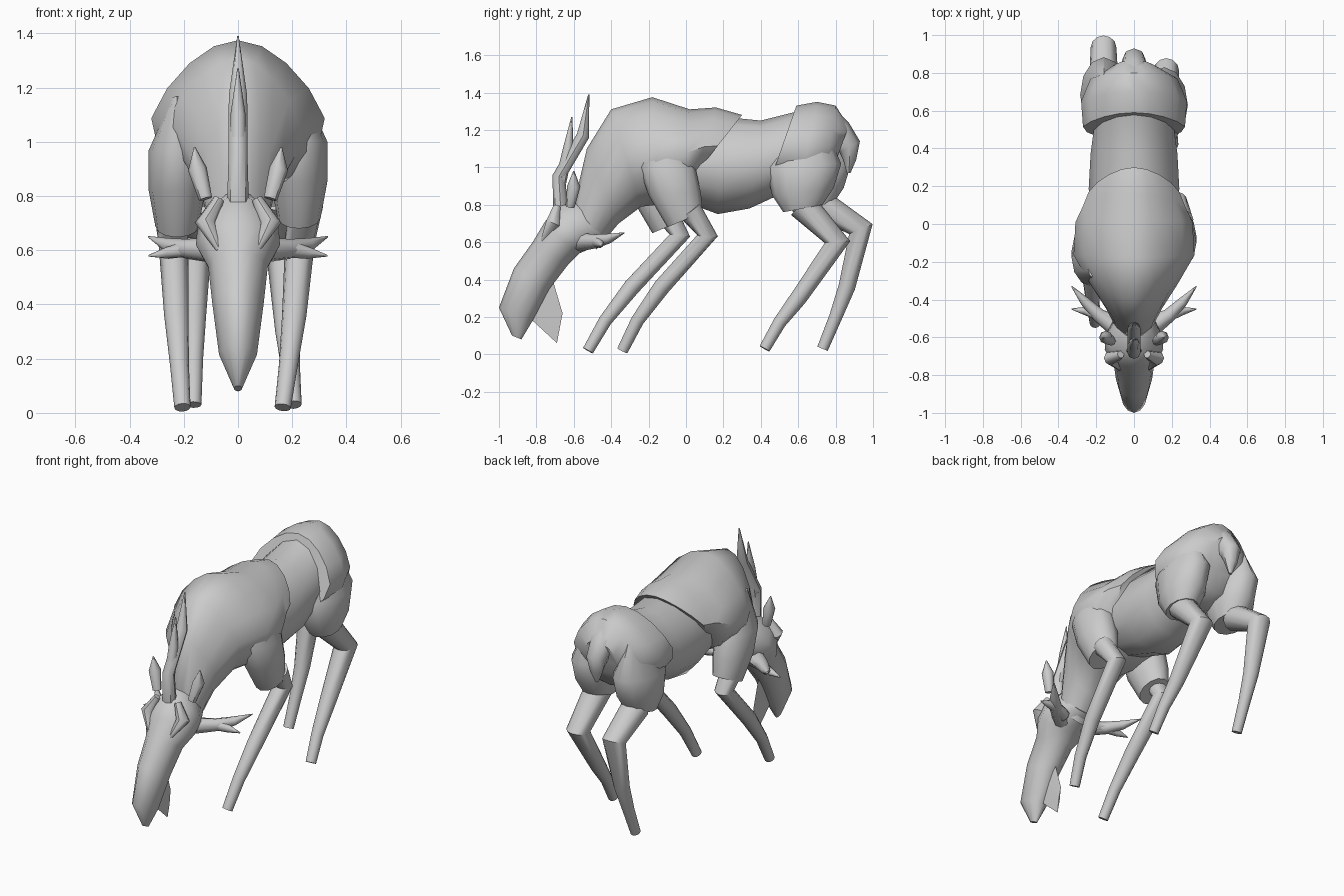
import bpy
import bmesh
from math import sin, cos, tau, radians
from mathutils import Vector

default_cube = bpy.data.objects.get("Cube")
if default_cube:
    bpy.data.objects.remove(default_cube, do_unlink=True)

# One plain grey for the whole animal
grey = bpy.data.materials.new("plain_grey")
grey.use_nodes = True
colour = (.6, .6, .6, 1)
grey.diffuse_color = colour
grey.node_tree.nodes["Principled BSDF"].inputs["Base Color"].default_value = colour


def ellipse(centre, across, upward, sides, pinch=0):
    """Ring of points whose upper half can be narrowed."""
    ring = []
    for step in range(sides):
        height, reach = sin(tau * step / sides), cos(tau * step / sides)
        narrowing = 1 - pinch * max(height, 0)
        ring.append(centre + across * reach * narrowing + upward * height)
    return ring


def skin(name, rings):
    """Bridge a row of equal rings, cap both ends and shade the result."""
    bm = bmesh.new()
    loops = [[bm.verts.new(point) for point in ring] for ring in rings]
    for lower, upper in zip(loops, loops[1:]):
        for i in range(len(lower)):
            bm.faces.new((lower[i - 1], lower[i], upper[i], upper[i - 1]))
    bm.faces.new(loops[0])
    bm.faces.new(loops[-1])
    bmesh.ops.recalc_face_normals(bm, faces=bm.faces)
    mesh = bpy.data.meshes.new(name)
    bm.to_mesh(mesh)
    bm.free()
    mesh.materials.append(grey)
    part = bpy.data.objects.new(name, mesh)
    bpy.context.collection.objects.link(part)
    bpy.ops.object.select_all(action="DESELECT")
    part.select_set(True)
    bpy.context.view_layer.objects.active = part
    bpy.ops.object.shade_smooth_by_angle(angle=radians(45))


def loft(name, stations, sides=12, pinch=0, shift=Vector()):
    """Each station gives its upper edge (y, z), lower edge (y, z) and half width."""
    rings = []
    for top_y, top_z, low_y, low_z, width in stations:
        top, low = Vector((0, top_y, top_z)), Vector((0, low_y, low_z))
        centre = (top + low) / 2 + shift
        rings.append(ellipse(centre, Vector((width, 0, 0)), (top - low) / 2, sides, pinch))
    skin(name, rings)


def tube(name, points, radii, sides=8):
    """Round limb whose rings bisect the bends of its path."""
    path = [Vector(point) for point in points]
    rings = []
    for i, centre in enumerate(path):
        before, after = path[max(i - 1, 0)], path[min(i + 1, len(path) - 1)]
        along = (after - centre).normalized() + (centre - before).normalized()
        upward = along.cross(Vector((1, 0, 0))).normalized()
        across = upward.cross(along).normalized()
        rings.append(ellipse(centre, across * radii[i], upward * radii[i], sides))
    skin(name, rings)


def leg(name, joints, thickness, hip_x, foot_x, stride=0):
    """Leg drifting evenly from hip_x to foot_x; stride grows towards the foot."""
    last = len(joints) - 1
    points = [(hip_x + (foot_x - hip_x) * i / last, y + stride * (.85 + .3 * i / last), z)
              for i, (y, z) in enumerate(joints)]
    tube(name, points, (thickness, thickness * .85, .045, .035, .03), sides=12)


# Torso: barrel with overlapping shoulder and rump shells
loft("barrel", [
    (-.1, 1.2, -.1, .85, .2),
    (.2, 1.27, .17, .75, .24),
    (.4, 1.25, .34, .78, .23),
    (.6, 1.3, .6, .9, .2),
], pinch=.15)
loft("neck_and_shoulders", [
    (-.6, .8, -.48, .56, .1),
    (-.53, 1.1, -.36, .7, .15),
    (-.4, 1.31, -.24, .79, .23),
    (-.18, 1.375, -.15, .8, .32),
    (.02, 1.31, 0, .85, .31),
    (.16, 1.32, .03, .9, .27),
    (.3, 1.28, .04, .95, .24),
], sides=16, pinch=.3)
loft("rump", [
    (.59, 1.33, .44, .9, .27),
    (.7, 1.35, .6, .85, .28),
    (.8, 1.33, .74, .9, .23),
    (.87, 1.22, .79, 1, .12),
], sides=16, pinch=.25)
loft("tail", [
    (.8, 1.31, .78, 1.2, .08),
    (.87, 1.24, .8, 1.1, .07),
    (.93, 1.14, .82, 1.08, .06),
    (.91, 1.04, .84, 1.04, .04),
    (.88, .97, .86, .97, .01),
], sides=8)

# Head, with a thin beard below the chin
loft("head", [
    (-.6, .82, -.42, .6, .1),
    (-.69, .8, -.5, .57, .15),
    (-.76, .7, -.57, .54, .155),
    (-.82, .6, -.63, .48, .11),
    (-.92, .46, -.73, .35, .095),
    (-1, .25, -.82, .18, .07),
    (-.93, .1, -.88, .08, .015),
], pinch=.1)
loft("beard", [
    (-.71, .39, -.82, .18, .004),
    (-.66, .22, -.69, .06, .004),
], sides=4)

# Central horn pair, one behind the other
tube("rear_horn", [(0, -.67, .78), (0, -.68, .95), (0, -.55, 1.17), (0, -.52, 1.39)],
     (.04, .035, .034, .003))
tube("front_horn", [(0, -.67, .92), (0, -.63, 1.1), (0, -.61, 1.27)], (.03, .028, .003))

# Paired parts; the right front leg steps ahead and the right hind leg trails
front_joints = [(.02, .77), (.115, .635), (-.13, .36), (-.26, .18), (-.34, .02)]
hind_joints = {
    "left": [(.62, .8), (.81, .6), (.6, .3), (.5, .17), (.42, .03)],
    "right": [(.72, .8), (.935, .67), (.86, .36), (.8, .2), (.73, .03)],
}
for label, side, stride in (("left", 1, 0), ("right", -1, -.16)):
    # Ears, brows and forked cheek antlers
    tube(label + "_ear", [(side * .12, -.62, .79), (side * .15, -.6, .9), (side * .16, -.6, .98)],
         (.025, .035, .003))
    tube(label + "_brow", [(side * .07, -.69, .79), (side * .12, -.71, .7), (side * .07, -.77, .6)],
         (.02, .04, .01))
    fork = (side * .19, -.48, .605)
    tube(label + "_antler", [(side * .07, -.57, .6), fork, (side * .26, -.41, .62),
                             (side * .33, -.33, .65)], (.05, .037, .026, .003))
    tube(label + "_antler_fork", [(side * .1, -.52, .6), fork, (side * .26, -.46, .59),
                                  (side * .33, -.45, .58)], (.04, .033, .022, .003))

    # Shoulder and front leg
    loft(label + "_shoulder", [
        (-.2, 1.2, -.05, 1.18, .02),
        (-.25, 1, .05, 1, .105),
        (-.2, .85, .08, .86, .105),
        (-.1, .68, .09, .76, .08),
    ], shift=Vector((side * .225, stride / 2, stride / 5)))
    leg(label + "_front_leg", front_joints, .065, side * .25, side * .185 - .02, stride)

    # Thigh and hind leg
    loft(label + "_thigh", [
        (.58, 1.22, .74, 1.22, .02),
        (.43, 1, .83, 1.02, .125),
        (.46, .85, .79, .89, .12),
        (.52, .76, .73, .8, .09),
    ], shift=Vector((side * .16, -stride / 3, 0)))
    leg(label + "_hind_leg", hind_joints[label], .08, side * .16, side * .185 + .02)
